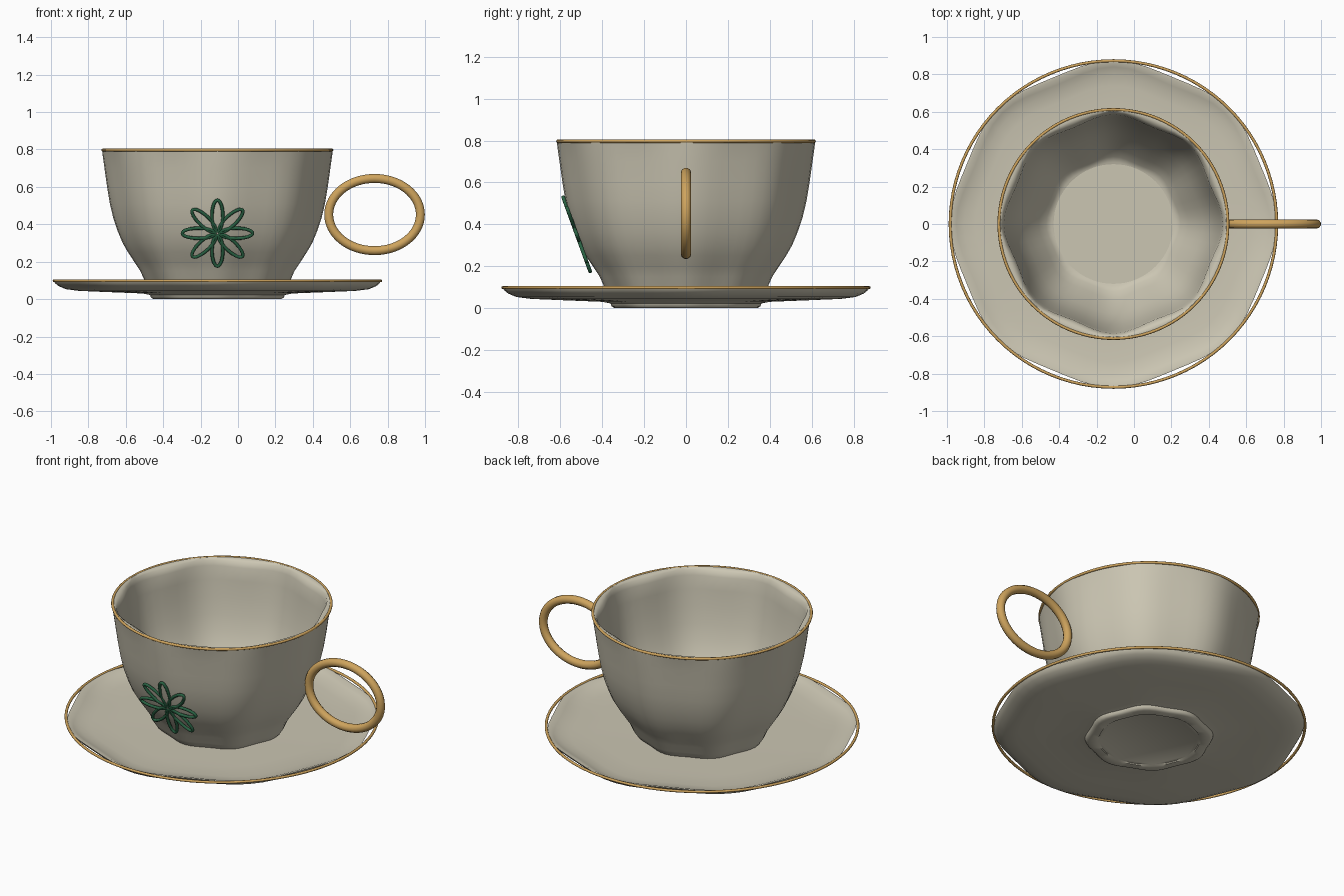
import bpy, math
from mathutils import Matrix, Vector

if "Cube" in bpy.data.objects:
    bpy.data.objects.remove(bpy.data.objects["Cube"], do_unlink=True)

CX = -0.11      # shared axis of cup and saucer
SEGS = 64


def material(name, rgb, rough):
    m = bpy.data.materials.new(name)
    m.use_nodes = True
    m.diffuse_color = (*rgb, 1)
    bsdf = m.node_tree.nodes["Principled BSDF"]
    bsdf.inputs["Base Color"].default_value = (*rgb, 1)
    bsdf.inputs["Roughness"].default_value = rough
    return m


cream = material("cream porcelain", (0.60, 0.565, 0.45), 0.5)
gold = material("gold trim", (0.62, 0.37, 0.11), 0.5)
green = material("dark green", (0.022, 0.12, 0.055), 0.5)


def smooth(obj):
    bpy.ops.object.select_all(action='DESELECT')
    obj.select_set(True)
    bpy.context.view_layer.objects.active = obj
    bpy.ops.object.shade_smooth_by_angle(angle=math.radians(50))


def lathe(name, profile, mat):
    """Closed shell from (radius, height, facet) rows; facet flattens eight sides."""
    verts, faces = [], []
    for r, z, facet in profile:
        for i in range(SEGS):
            a = math.tau * i / SEGS
            s = r * (1 - facet * (1 - math.cos(8 * a)) / 2)
            verts.append((s * math.cos(a), s * math.sin(a), z))
    for j in range(len(profile) - 1):
        for i in range(SEGS):
            n = (i + 1) % SEGS
            a, b = j * SEGS, (j + 1) * SEGS
            faces.append((a + i, a + n, b + n, b + i))
    last = (len(profile) - 1) * SEGS
    faces.append(tuple(reversed(range(SEGS))))
    faces.append(tuple(last + i for i in range(SEGS)))
    mesh = bpy.data.meshes.new(name)
    mesh.from_pydata(verts, [], faces)
    mesh.materials.append(mat)
    obj = bpy.data.objects.new(name, mesh)
    obj.location.x = CX
    bpy.context.collection.objects.link(obj)
    smooth(obj)
    return obj


def loops(name, frames, a, b, tube, mat, points=64):
    """Round wire bent into an ellipse in the local XY plane of each frame."""
    curve = bpy.data.curves.new(name, 'CURVE')
    curve.dimensions = '3D'
    curve.bevel_depth = tube
    curve.bevel_resolution = 3
    for frame in frames:
        spline = curve.splines.new('POLY')
        spline.points.add(points - 1)
        spline.use_cyclic_u = True
        for i, p in enumerate(spline.points):
            t = math.tau * i / points
            p.co = (*(frame @ Vector((a * math.cos(t), b * math.sin(t), 0))), 1)
    curve.materials.append(mat)
    obj = bpy.data.objects.new(name, curve)
    bpy.context.collection.objects.link(obj)
    bpy.ops.object.select_all(action='DESELECT')
    obj.select_set(True)
    bpy.context.view_layer.objects.active = obj
    bpy.ops.object.convert(target='MESH')
    smooth(bpy.context.view_layer.objects.active)


# Saucer: foot, underside, rim, then the dished top
lathe("saucer", [
    (0.28, 0.006, 0), (0.29, 0.0, 0.03), (0.34, 0.0, 0.05), (0.355, 0.008, 0.05),
    (0.36, 0.022, 0.05), (0.40, 0.03, 0.04), (0.60, 0.038, 0.035),
    (0.74, 0.044, 0.035), (0.81, 0.053, 0.035), (0.85, 0.07, 0.035),
    (0.868, 0.085, 0.035), (0.875, 0.1, 0.032),
    (0.862, 0.1, 0.035), (0.84, 0.088, 0.045), (0.80, 0.075, 0.045),
    (0.74, 0.067, 0.04), (0.60, 0.063, 0.03), (0.30, 0.062, 0.03)], cream)

# Cup: outside from base to rim, then down the inside
lathe("cup", [
    (0.35, 0.05, 0.05), (0.37, 0.07, 0.05), (0.39, 0.1, 0.05), (0.412, 0.15, 0.05),
    (0.445, 0.2, 0.045), (0.478, 0.25, 0.04), (0.507, 0.3, 0.037),
    (0.532, 0.36, 0.035), (0.556, 0.43, 0.035), (0.575, 0.51, 0.035),
    (0.59, 0.6, 0.035), (0.604, 0.7, 0.032), (0.614, 0.77, 0.026),
    (0.617, 0.8, 0.018), (0.604, 0.802, 0.02), (0.594, 0.79, 0.04),
    (0.586, 0.76, 0.05), (0.575, 0.68, 0.045), (0.56, 0.58, 0.04),
    (0.54, 0.48, 0.04), (0.515, 0.39, 0.04), (0.48, 0.31, 0.04),
    (0.44, 0.24, 0.045), (0.40, 0.18, 0.045), (0.36, 0.13, 0.045),
    (0.33, 0.112, 0.03)], cream)

# Flat round floor inside the cup
lathe("cup_floor", [(0.32, 0.112, 0), (0.32, 0.12, 0)], cream)

# Gold trim rings
loops("cup_rim_trim", [Matrix.Translation((CX, 0, 0.797))],
      0.612, 0.612, 0.008, gold, 96)
loops("saucer_rim_trim", [Matrix.Translation((CX, 0, 0.098))],
      0.873, 0.873, 0.008, gold, 96)

# Oval handle on the left side
upright = Matrix.Rotation(math.pi / 2, 4, 'X')
loops("handle", [Matrix.Translation((0.73, 0, 0.452)) @ upright],
      0.245, 0.193, 0.025, gold)

# Eight-petal wire flower leaning with the front wall
flower = (Matrix.Translation((CX, -0.522, 0.352))
          @ Matrix.Rotation(math.radians(20), 4, 'X') @ upright)
petals = [flower @ Matrix.Rotation(math.tau * i / 8, 4, 'Z')
          @ Matrix.Translation((0.1, 0, 0)) for i in range(8)]
loops("flower", petals, 0.088, 0.029, 0.009, green, 32)
